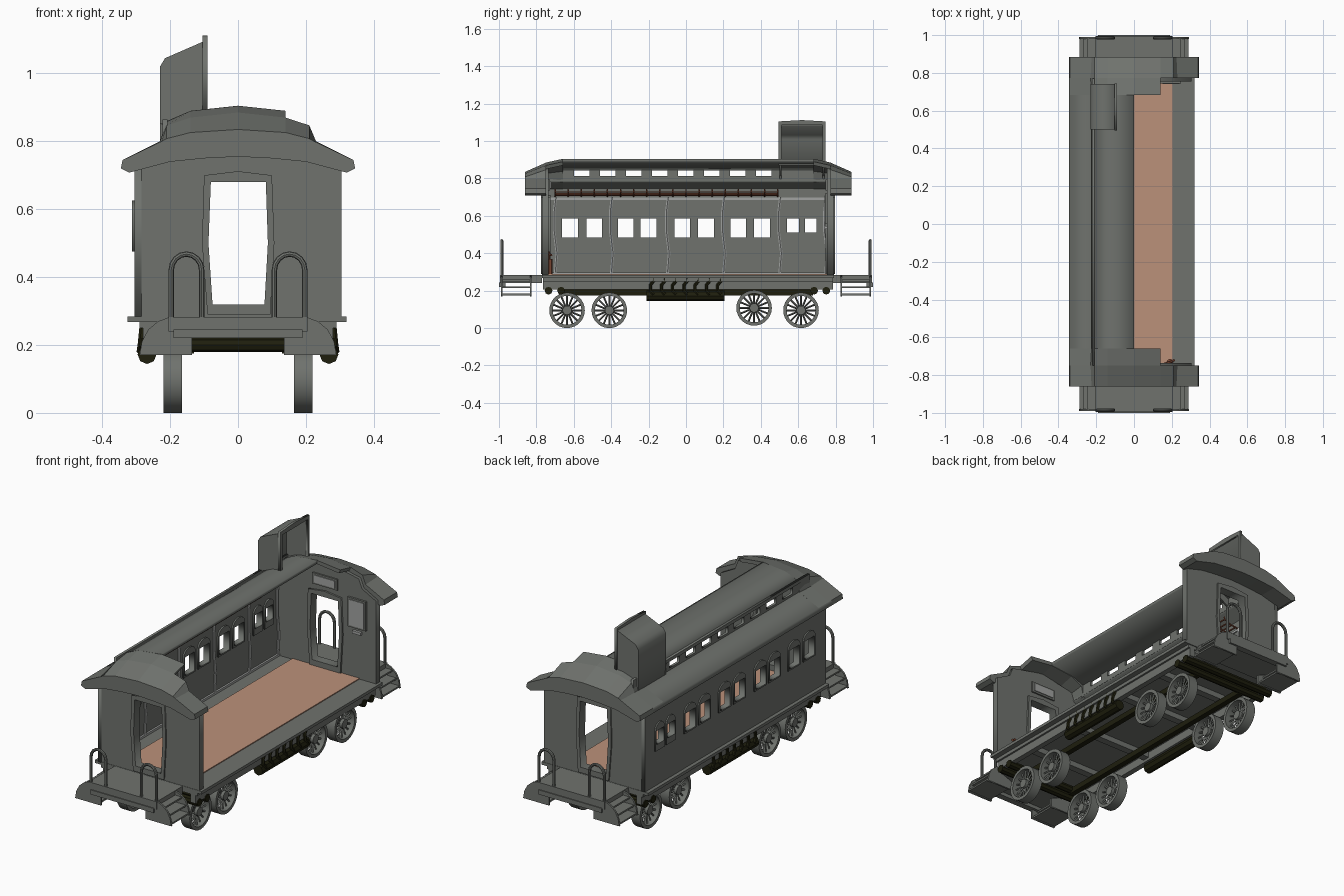
import bpy, bmesh, math

if "Cube" in bpy.data.objects:
    bpy.data.objects.remove(bpy.data.objects["Cube"])


def mat(name, r, g, b):
    m = bpy.data.materials.new(name)
    m.diffuse_color = (r, g, b, 1)
    m.use_nodes = True
    m.node_tree.nodes["Principled BSDF"].inputs["Base Color"].default_value = m.diffuse_color
    return m


GRAY = mat("body gray", 0.16, 0.17, 0.155)
LIGHT = mat("light gray trim", 0.36, 0.37, 0.36)
DARK = mat("dark olive iron", 0.013, 0.013, 0.004)
FLOOR = mat("tan floor", 0.50, 0.285, 0.195)
BROWN = mat("rust brown", 0.24, 0.075, 0.04)


def finish(name, bm, material, smooth=False):
    bmesh.ops.remove_doubles(bm, verts=bm.verts, dist=1e-5)
    bmesh.ops.recalc_face_normals(bm, faces=bm.faces)
    me = bpy.data.meshes.new(name)
    bm.to_mesh(me)
    bm.free()
    me.materials.clear()
    me.materials.append(material)
    ob = bpy.data.objects.new(name, me)
    bpy.context.collection.objects.link(ob)
    if smooth:
        bpy.ops.object.select_all(action='DESELECT')
        ob.select_set(True)
        bpy.context.view_layer.objects.active = ob
        bpy.ops.object.shade_smooth_by_angle(angle=math.radians(40))
    return ob


def add_box(bm, x0, x1, y0, y1, z0, z1):
    vs = bmesh.ops.create_cube(bm, size=1)["verts"]
    for v in vs:
        v.co = (x0 if v.co.x < 0 else x1, y0 if v.co.y < 0 else y1, z0 if v.co.z < 0 else z1)


def boxes(name, material, *bounds):
    bm = bmesh.new()
    for b in bounds:
        add_box(bm, *b)
    return finish(name, bm, material)


def curve_mesh(cu):
    ob = bpy.data.objects.new("tmp", cu)
    bpy.context.collection.objects.link(ob)
    dg = bpy.context.evaluated_depsgraph_get()
    me = bpy.data.meshes.new_from_object(ob.evaluated_get(dg))
    bm = bmesh.new()
    bm.from_mesh(me)
    bpy.data.objects.remove(ob)
    bpy.data.meshes.remove(me)
    bpy.data.curves.remove(cu)
    return bm


def add_spline(cu, pts, closed):
    sp = cu.splines.new('POLY')
    sp.points.add(len(pts) - 1)
    for p, q in zip(sp.points, pts):
        p.co = (*q, 1) if len(q) == 3 else (*q, 0, 1)
    sp.use_cyclic_u = closed


def plate(name, material, outlines, axis, a, b):
    """Flat outline (further outlines are holes) extruded along axis from a to b."""
    cu = bpy.data.curves.new("tmp", 'CURVE')
    cu.dimensions = '2D'
    cu.fill_mode = 'BOTH'
    cu.extrude = abs(b - a) / 2
    for o in outlines:
        add_spline(cu, o, True)
    bm = curve_mesh(cu)
    m = (a + b) / 2
    for v in bm.verts:
        u, w, d = v.co
        v.co = (m + d, u, w) if axis == 'x' else (u, m - d, w)
    return finish(name, bm, material)


def tubes(name, material, paths, r, res=2):
    cu = bpy.data.curves.new("tmp", 'CURVE')
    cu.dimensions = '3D'
    cu.bevel_depth = r
    cu.bevel_resolution = res
    cu.use_fill_caps = True
    for p in paths:
        add_spline(cu, p, False)
    return finish(name, curve_mesh(cu), material, True)


def loft(name, material, rings):
    bm = bmesh.new()
    vr = [[bm.verts.new(p) for p in ring] for ring in rings]
    n = len(vr[0])
    for r0, r1 in zip(vr, vr[1:]):
        for i in range(n):
            bm.faces.new((r0[i], r0[(i + 1) % n], r1[(i + 1) % n], r1[i]))
    bm.faces.new(vr[0])
    bm.faces.new(vr[-1])
    return finish(name, bm, material)


def rect(u0, u1, v0, v1):
    return [(u0, v0), (u1, v0), (u1, v1), (u0, v1)]


def full(half):  # mirror a half profile (starting at the centre) to the left side
    return [(-x, z) for x, z in half[:0:-1]] + half


# floor and underframe
boxes("floor_slab", GRAY, (-.325, .32, -.77, .79, .268, .284))
boxes("floor_boards", FLOOR, (-.2, .205, -.755, .77, .28, .289))
boxes("underframe", GRAY, (-.29, .29, -.765, .785, .25, .27), (-.28, -.25, -.765, .785, .205, .26),
      (.25, .28, -.765, .785, .205, .26), *[(-.26, .26, y - .02, y + .02, .22, .26) for y in (-.52, -.2, .2, .5)])

# left wall with window openings
wins = [-.62, -.49, -.322, -.2, -.02, .107, .28, .406]
small = [.573, .667]
holes = [rect(c - .042, c + .042, .483, .585) for c in wins] + [rect(c - .032, c + .032, .51, .585) for c in small]
plate("left_wall", GRAY, [rect(-.77, .79, .28, .755)] + holes, 'x', -.305, -.285)
for c, h in zip(wins + small, holes):
    w = .052 if c in wins else .04
    arch = [(c - w, .475), (c + w, .475)] + [
        (c + w * math.cos(a), .585 + .04 * math.sin(a)) for a in [math.pi * i / 8 for i in range(9)]]
    plate("window_frame", GRAY, [arch, h], 'x', -.312, -.277)

# inner ribs and rails of the left wall
ribs = [-.7, -.4, -.1, .2, .5, .745]
tubes("wall_ribs", LIGHT, [[(-.283, y, .285), (-.283, y + .01, .4), (-.283, y - .005, .52), (-.283, y - .005, .62),
                            (-.283, y + .005, .7)] for y in ribs], .008, 1)
boxes("wall_rails", LIGHT, (-.286, -.275, -.75, .77, .283, .296), (-.286, -.278, -.75, .77, .685, .697))

# luggage rack
tubes("luggage_rack", BROWN,
      [[(x, -.7, z), (x, .49, z)] for x, z in ((-.275, .71), (-.25, .713), (-.225, .718), (-.2, .728))]
      + [[(-.285, y, .705), (-.24, y, .712), (-.2, y, .728), (-.198, y, .742)] for y in [-.7 + .07 * i for i in range(18)]],
      .004, 1)

# end walls with doors
door = [(-.075, .32), (.078, .32), (.088, .5), (.082, .68), (-.08, .68), (-.087, .5)]
casing = [(-.09, .29), (.095, .29), (.107, .5), (.1, .7), (0, .712), (-.1, .7), (-.106, .5)]
wall = full([(0, .87), (.2, .83), (.22, .78), (.305, .735), (.305, .28)])
for s in (-1, 1):
    tag = "front" if s < 0 else "back"
    out, inn = s * .778 + .01, s * .745 + .01
    plate(tag + "_end_wall", GRAY, [wall, door], 'y', min(out, inn), max(out, inn))
    lo, hi = sorted((out + s * .008, inn - s * .01))
    plate(tag + "_door_casing", GRAY, [casing, door], 'y', lo, hi)
    lo, hi = sorted((inn, inn - s * .008))
    boxes(tag + "_sign_frame", GRAY, (-.075, .075, lo, hi, .735, .795))
    lo, hi = sorted((inn, inn - s * .012))
    boxes(tag + "_sign", LIGHT, (-.062, .062, lo, hi, .745, .785))
boxes("notice_frame", GRAY, (.14, .25, .744, .756, .56, .72))
boxes("notice_board", LIGHT, (.15, .24, .741, .756, .57, .71), (.17, .22, .741, .756, .53, .545))

# roof: hoods at both ends
top_far = full([(0, .835), (.14, .826), (.21, .808), (.225, .80), (.34, .745)])
top_mid = full([(0, .885), (.14, .87), (.21, .847), (.23, .80), (.34, .745)])
under = full([(0, .755), (.1, .75), (.2, .74), (.32, .708), (.345, .72)])
top_in = [(-.34, .745), (-.225, .80), (-.21, .858), (-.14, .89), (0, .905), (.14, .89)]
top_wall = top_mid[:5] + [(.14, .87)]


def ring(y, top, bottom):
    return [(x, y, z) for x, z in top + bottom[::-1]]


def shell(y, top):
    return ring(y, top, [(x * .94, z - .02) for x, z in top])


for s in (-1, 1):
    y = [s * v + .012 for v in (.873, .76, .67)]
    loft("roof_hood", GRAY, [ring(y[0], top_far, under), ring(y[1], top_mid, under)])
    loft("roof_hood_inner", GRAY, [shell(y[1], top_wall), shell(y[2], top_in)])

# roof: middle part, cut open on the right
plate("lower_roof", GRAY, [[(-.34, .745), (-.22, .802), (-.205, .79), (-.215, .778), (-.3, .74), (-.325, .71), (-.345, .72)]],
      'y', -.77, .79)
plate("upper_roof", GRAY, [[(-.228, .852), (-.14, .89), (0, .905), (0, .887), (-.14, .872), (-.215, .842)]],
      'y', -.66, .684)
plate("clerestory_wall", GRAY, [rect(-.75, .77, .785, .865)] +
      [rect(c - .042, c + .042, .813, .85) for c in [-.557 + .139 * i for i in range(8)]], 'x', -.222, -.208)

# roof cupola, open on the right
cup = [(-.23, .785), (-.23, 1.02), (-.215, 1.045), (-.1, 1.095), (-.1, 1.08), (-.208, 1.032), (-.218, 1.01), (-.218, .785)]
plate("cupola_shell", GRAY, [cup], 'y', .5, .74)
for y in (.5, .73):
    plate("cupola_side", GRAY, [[(-.23, .785), (-.23, 1.02), (-.215, 1.045), (-.1, 1.095), (-.1, .86)]], 'y', y, y + .01)
plate("cupola_rim", GRAY, [[(.495, .87), (.745, .87), (.745, 1.105), (.62, 1.112), (.495, 1.105)],
                           rect(.51, .73, .885, 1.085)], 'x', -.104, -.09)

# end platforms, steps and rail hoops
step = [(.2, .283), (.235, .27), (.265, .245), (.283, .21), (.29, .17), (.135, .17), (.135, .22), (.19, .24)]
for s in (-1, 1):
    lo, hi = sorted((s * .77, s * .995))
    a, b = sorted((s * .965, s * 1.0))
    boxes("platform", GRAY, (-.205, .205, lo, hi, .24, .283), (-.19, .19, a, b, .22, .245))
    for m in (-1, 1):
        for y in (.825, .98):
            a, b = sorted((s * y, s * (y + .01)))
            plate("step_side", GRAY, [[(m * x, z) for x, z in step]], 'y', a, b)
        a, b = sorted((s * .827, s * .988))
        boxes("step_treads", GRAY, *[(*sorted((m * x0, m * x1)), a, b, z, z + .009)
                                     for x0, x1, z in ((.18, .245, .25), (.17, .27, .213), (.145, .288, .175))])
        arc = [(.152 + .045 * math.cos(t), .42 + .048 * math.sin(t)) for t in [math.pi * i / 8 for i in range(9)]]
        hoop = [(.197, .27)] + arc + [(.107, .27)]
        tubes("rail_hoop", GRAY, [[(m * x, s * .985, z) for x, z in hoop]], .008)

# spoked wheels
ring_pts = [math.tau * i / 28 for i in range(28)]


def circle(cy, cz, r):
    return [(cy + r * math.cos(t), cz + r * math.sin(t)) for t in ring_pts]


for m in (-1, 1):
    x0, x1 = sorted((m * .165, m * .22))
    h0, h1 = sorted((m * .175, m * .215))
    for cy, cz in ((-.636, .095), (-.41, .095), (.364, .108), (.615, .095)):
        plate("wheel_rim", GRAY, [circle(cy, cz, .095), circle(cy, cz, .077)], 'x', x0, x1)
        plate("wheel_hub", GRAY, [circle(cy, cz, .024)], 'x', h0, h1)
        tubes("wheel_spokes", GRAY, [[(m * .195, cy + r * math.cos(t), cz + r * math.sin(t)) for r in (.02, .08)]
                                     for t in [math.tau * i / 16 for i in range(16)]], .005, 0)

# dark running gear: long beams, cross bars, gas tanks with straps
boxes("long_beams", DARK, *[(x - .015, x + .015, -.68, .68, .175, .205) for x in (-.145, .145)])
tubes("cross_bars", DARK, [[(-.285, y, .2), (.285, y, .2)] for y in (-.735, -.668, .685, .75)], .021)
for m in (-1, 1):
    tubes("gas_tank", DARK, [[(m * .268, -.21, .172), (m * .268, .205, .172)]], .028)
    tubes("tank_straps", DARK, [[(m * .29, y + .012, .18), (m * .287, y - .006, .2), (m * .284, y - .006, .23),
                                 (m * .282, y + .01, .25), (m * .282, y + .012, .27)]
                                for y in [-.185 + .06 * i for i in range(7)]], .009, 1)

# fire extinguisher
tubes("extinguisher", BROWN, [[(.19, -.732, .289), (.19, -.732, .37)]], .018)
tubes("extinguisher_valve", BROWN, [[(.19, -.732, .37), (.19, -.732, .41)],
                                    [(.16, -.74, .385), (.19, -.732, .395), (.215, -.72, .39)]], .006, 1)
